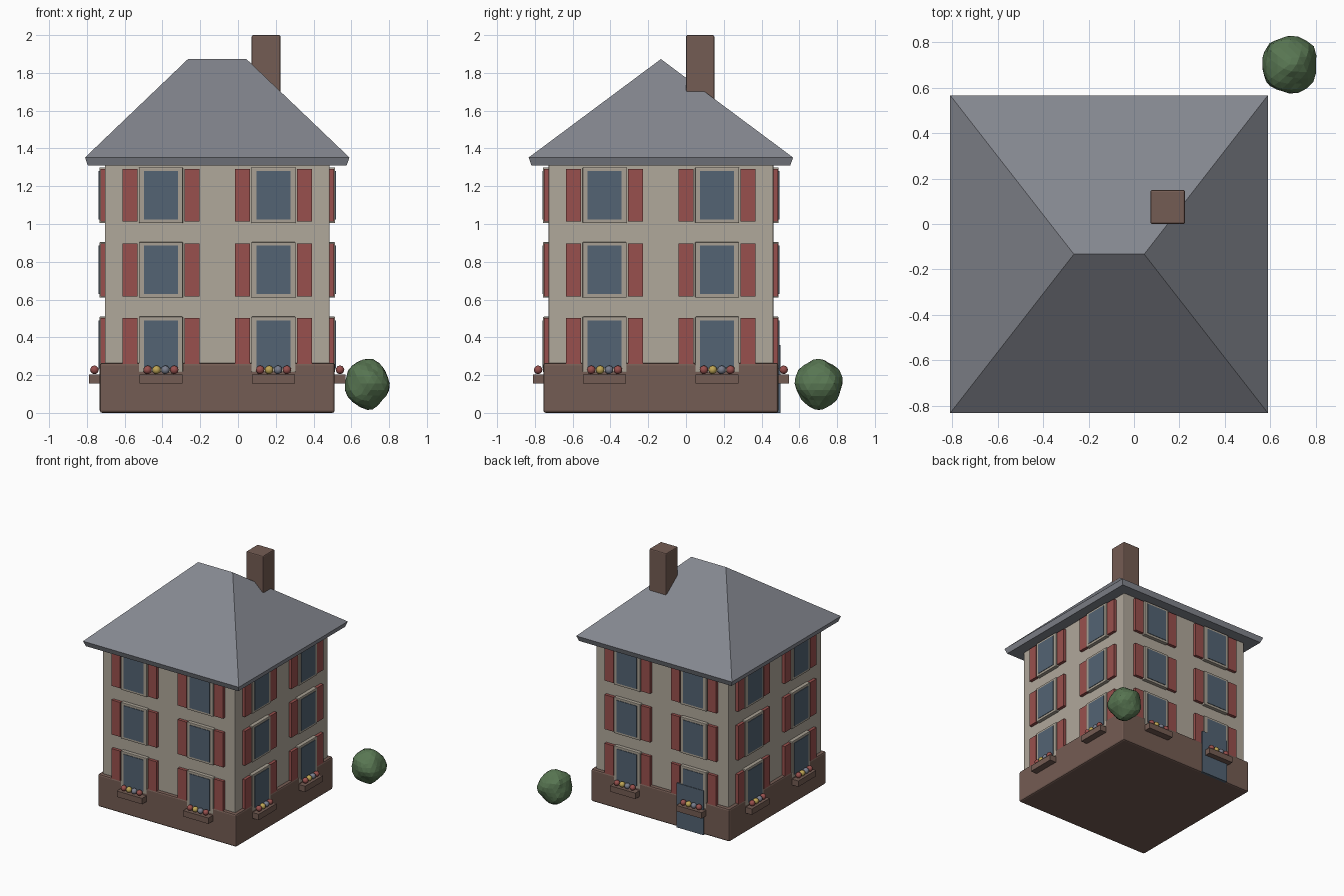
import bpy, bmesh, math, random
from mathutils import Matrix, Vector

if "Cube" in bpy.data.objects:
    bpy.data.objects.remove(bpy.data.objects["Cube"])

random.seed(4)
CX, CY = -0.11, -0.133          # centre of the house
WALL, BASE = 0.595, 0.622       # half widths


def mat(name, r, g, b):
    m = bpy.data.materials.new(name)
    lin = lambda c: ((c / 255 + 0.055) / 1.055) ** 2.4 if c > 10 else c / 3294
    m.diffuse_color = (lin(r), lin(g), lin(b), 1)
    m.use_nodes = True
    m.node_tree.nodes["Principled BSDF"].inputs["Base Color"].default_value = m.diffuse_color
    return m


STONE = mat("wall_stone", 176, 168, 155)
TRIM = mat("window_trim", 168, 160, 147)
SLATE = mat("roof_slate", 132, 135, 143)
RED = mat("shutter_red", 152, 80, 77)
GLASS = mat("blue_glass", 83, 99, 115)
BROWN = mat("brown_brick", 116, 92, 83)
GREEN = mat("bush_green", 88, 118, 82)
YELLOW = mat("flower_yellow", 190, 165, 85)
GREY = mat("flower_grey", 120, 125, 140)


def finish(name, bm, material, bevel=0):
    bmesh.ops.recalc_face_normals(bm, faces=bm.faces)
    me = bpy.data.meshes.new(name)
    bm.to_mesh(me)
    bm.free()
    me.materials.append(material)
    ob = bpy.data.objects.new(name, me)
    bpy.context.collection.objects.link(ob)
    if bevel:
        mod = ob.modifiers.new("bevel", 'BEVEL')
        mod.width, mod.segments = bevel, 2
    return ob


def box(name, lo, hi, material, bevel=0, xf=None):
    lo, hi = Vector(lo), Vector(hi)
    bm = bmesh.new()
    bmesh.ops.create_cube(bm, size=1)
    for v in bm.verts:
        v.co = (lo + hi) / 2 + Vector(a * b for a, b in zip(v.co, hi - lo))
    if xf:
        bm.transform(xf)
    return finish(name, bm, material, bevel)


def square(name, half, z0, z1, material, bevel=0):
    return box(name, (CX - half, CY - half, z0), (CX + half, CY + half, z1), material, bevel)


# Main masses
square("foundation", BASE, 0, 0.265, BROWN, 0.013)
square("walls", WALL, 0.2, 1.325, STONE, 0.006)

# Hipped roof: tapered eave band, then slopes up to a short ridge
bm = bmesh.new()
rings = []
for hx, hy, z in ((0.685, 0.685, 1.31), (0.70, 0.70, 1.352)):
    rings.append([bm.verts.new((CX + sx * hx, CY + sy * hy, z))
                  for sx, sy in ((-1, -1), (1, -1), (1, 1), (-1, 1))])
a, b = rings
bm.faces.new(a)
for i in range(4):
    j = (i + 1) % 4
    bm.faces.new((a[i], a[j], b[j], b[i]))
left = bm.verts.new((CX - 0.155, CY, 1.873))
right = bm.verts.new((CX + 0.155, CY, 1.873))
bm.faces.new((b[0], b[1], right, left))
bm.faces.new((b[1], b[2], right))
bm.faces.new((b[2], b[3], left, right))
bm.faces.new((b[3], b[0], left))
finish("roof", bm, SLATE)

# Chimney
box("chimney", (0.072, 0.0, 1.5), (0.225, 0.15, 2.0), BROWN, 0.008)

# Windows, shutters and flower boxes, repeated on the four sides
for side in range(4):
    xf = Matrix.Translation((CX, CY, 0)) @ Matrix.Rotation(side * math.pi / 2, 4, 'Z')

    def plate(name, x, w, z0, z1, out, material, bevel=0, back=WALL - 0.01):
        box(name, (x - w / 2, -out, z0), (x + w / 2, -back, z1), material, bevel, xf)

    for x in (-0.298, 0.298):
        for z in (0.362, 0.757, 1.152):
            plate("window_frame", x, 0.233, z - 0.147, z + 0.147, WALL + 0.029, TRIM, 0.004)
            plate("window_glass", x, 0.18, z - 0.128, z + 0.128, WALL + 0.033, GLASS)
            for s in (-1, 1):
                plate("shutter", x + s * 0.164, 0.08, z - 0.14, z + 0.14, WALL + 0.024, RED)
        plate("flower_box", x, 0.228, 0.156, 0.204, 0.678, BROWN, 0, BASE - 0.01)
        for k, m in enumerate((RED, YELLOW, GREY, RED)):
            bm = bmesh.new()
            bmesh.ops.create_icosphere(bm, subdivisions=2, radius=0.023)
            bm.transform(xf @ Matrix.Translation((x + (k - 1.5) * 0.047, -0.65, 0.228)))
            ob = finish("flower", bm, m)
            ob.data.shade_smooth()

# Back door
box("back_door", (-0.505, CY + WALL, 0), (-0.265, CY + 0.632, 0.36), GLASS)

# Lumpy faceted bush
bm = bmesh.new()
bmesh.ops.create_icosphere(bm, subdivisions=3, radius=1)
for v in bm.verts:
    p = v.co.copy()
    lump = 1 + 0.05 * math.sin(4 * p.x + 1) * math.cos(5 * p.y) + 0.04 * math.sin(5 * p.z + 3 * p.x)
    lump += random.uniform(-0.02, 0.02)
    v.co = Vector((0.685 + p.x * 0.122 * lump, 0.703 + p.y * 0.126 * lump, 0.156 + p.z * 0.131 * lump))
finish("bush", bm, GREEN)
